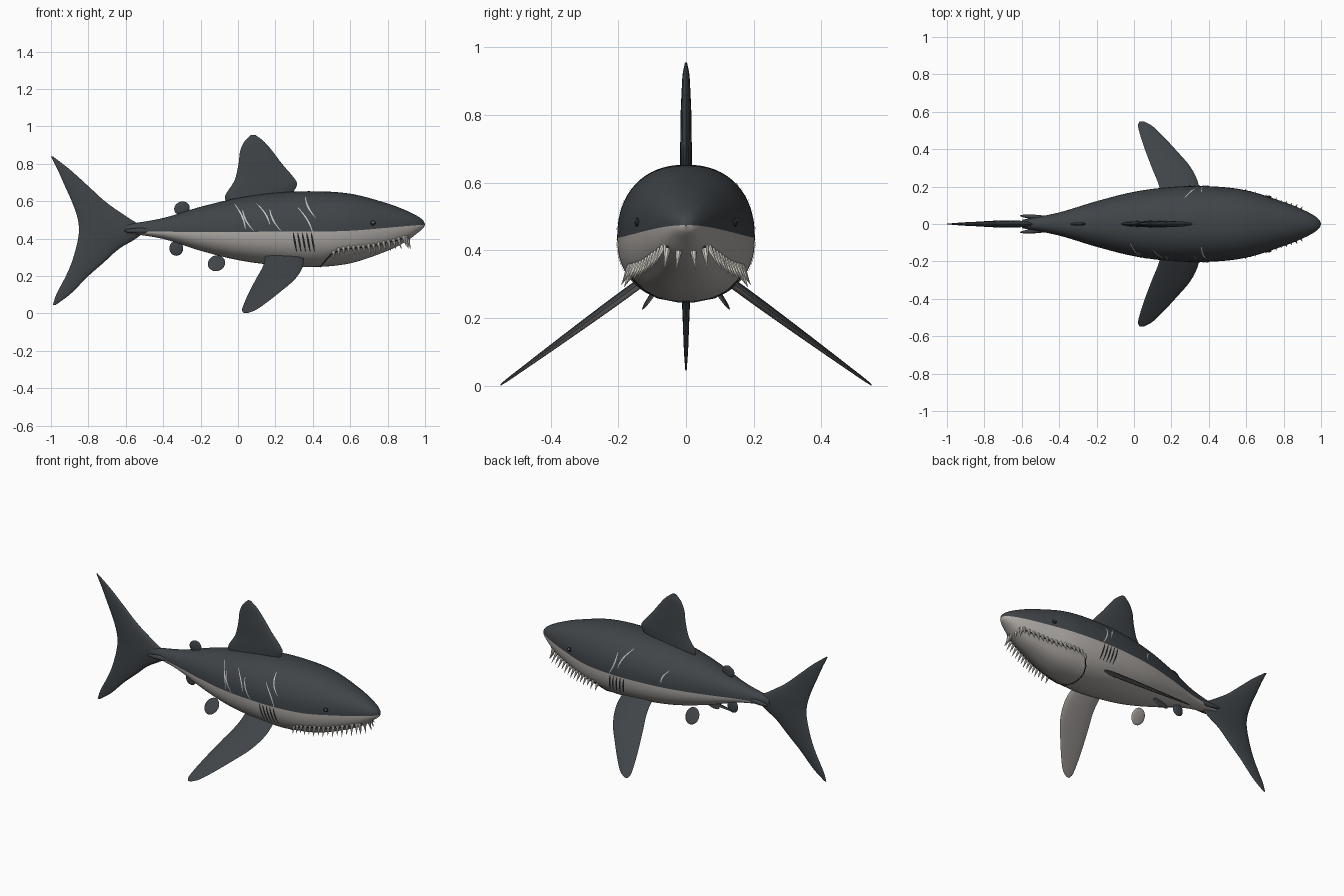
import bpy, bmesh, math
from mathutils import Vector, Matrix

if "Cube" in bpy.data.objects:
    bpy.data.objects.remove(bpy.data.objects["Cube"])


def material(name, red, green, blue):
    mat = bpy.data.materials.new(name)
    mat.use_nodes = True
    colour = (red, green, blue, 1)
    mat.diffuse_color = colour
    mat.node_tree.nodes["Principled BSDF"].inputs["Base Color"].default_value = colour
    return mat


SLATE = material("slate back", .05, .058, .065)
PALE = material("pale belly", .42, .395, .375)
IVORY = material("ivory tooth", .74, .71, .64)
SCAR = material("scar grey", .55, .55, .54)
BLACK = material("black", .015, .016, .018)


def finish(name, bm, mats, rule=None, fix_normals=True):
    """Turn a bmesh into a shaded object, colouring faces by a rule."""
    if fix_normals:
        bmesh.ops.recalc_face_normals(bm, faces=bm.faces)
    for face in bm.faces:
        if rule:
            face.material_index = rule(face)
    mesh = bpy.data.meshes.new(name)
    bm.to_mesh(mesh)
    bm.free()
    obj = bpy.data.objects.new(name, mesh)
    bpy.context.collection.objects.link(obj)
    for mat in mats:
        mesh.materials.append(mat)
    bpy.ops.object.select_all(action='DESELECT')
    obj.select_set(True)
    bpy.context.view_layer.objects.active = obj
    bpy.ops.object.shade_smooth_by_angle(angle=math.radians(40))
    return obj


def smooth(rows, key):
    """Interpolate table rows along their first column with a cubic."""
    key = min(max(key, rows[0][0]), rows[-1][0])
    i = 0
    while i < len(rows) - 2 and key > rows[i + 1][0]:
        i += 1
    a, b = rows[i], rows[i + 1]
    before, after = rows[max(i - 1, 0)], rows[min(i + 2, len(rows) - 1)]
    span = b[0] - a[0]
    t = (key - a[0]) / span
    result = []
    for c in range(1, len(a)):
        slope_a = (b[c] - before[c]) / (b[0] - before[0]) * span
        slope_b = (after[c] - a[c]) / (after[0] - a[0]) * span
        result.append((2*t**3 - 3*t*t + 1) * a[c] + (t**3 - 2*t*t + t) * slope_a
                      + (3*t*t - 2*t**3) * b[c] + (t**3 - t*t) * slope_b)
    return result


def loft(rings):
    """Skin closed rings of points and cap both ends."""
    bm = bmesh.new()
    loops = [[bm.verts.new(p) for p in ring] for ring in rings]
    count = len(loops[0])
    for one, two in zip(loops, loops[1:]):
        for k in range(count):
            n = (k + 1) % count
            bm.faces.new((one[k], one[n], two[n], two[k]))
    bm.faces.new(loops[0])
    bm.faces.new(loops[-1])
    return bm


# Body stations: x, top, colour line, bottom, half width
BODY = [(-.6, .475, .44, .43, .022), (-.4, .51, .437, .398, .062), (-.2, .57, .436, .335, .122),
        (0, .617, .436, .285, .172), (.2, .645, .437, .258, .198), (.4, .653, .437, .248, .202),
        (.6, .64, .442, .268, .18), (.8, .588, .458, .335, .118), (.9, .55, .467, .385, .078),
        (.96, .52, .472, .43, .047), (.99, .497, .474, .455, .023), (1, .478, .475, .472, .003)]
# Mouth line: x, z
MOUTH = [(.45, .262), (.47, .285), (.5, .318), (.55, .342), (.7, .358), (.85, .392), (.91, .412)]
POWER = 2.25


def surface(x, z, side, lift=0.0):
    """Point on the body skin at a given x and height."""
    top, mid, bottom, width = smooth(BODY, x)
    z = min(max(z, bottom), top)
    reach = (top - mid) if z > mid else (mid - bottom)
    y = width * max(0, 1 - abs((z - mid) / reach) ** POWER) ** (1 / POWER)
    out = Vector((0, y, z - mid)).normalized() * lift
    return Vector((x, side * (y + out.y), z + out.z))


def body_ring(x, count=64):
    top, mid, bottom, width = smooth(BODY, x)
    ring = []
    for k in range(count):
        a = math.tau * k / count
        c, s = math.cos(a), math.sin(a)
        y = width * math.copysign(abs(c) ** (2 / POWER), c)
        z = mid + (top - mid if s > 0 else mid - bottom) * math.copysign(abs(s) ** (2 / POWER), s)
        # Lower jaw tucks in under the lip
        if .45 < x < .91:
            depth = min(max((smooth(MOUTH, x)[0] - z) / .015, 0), 1)
            y *= 1 - .07 * depth * min(1, (x - .45) / .03)
        ring.append((x, y, z))
    return ring


STEPS = 110
body_x = [.2 - .8 * math.cos(math.pi * i / STEPS) for i in range(STEPS + 1)]
body = loft([body_ring(x) for x in body_x])


def below_line(face):
    centre = face.calc_center_median()
    return int(centre.z < smooth(BODY, centre.x)[1])


finish("body", body, [SLATE, PALE], below_line)


def fin(name, rows, place, rule=None, steps=28, half=8):
    """Lens-section fin; rows are span, rear x, front x, half thickness."""
    rings = []
    for i in range(steps + 1):
        span = rows[0][0] + (rows[-1][0] - rows[0][0]) * i / steps
        rear, front, thick = smooth(rows, span)
        ring = []
        for k in range(2 * half):
            a = math.pi * k / half
            ring.append(place(span, (rear + front) / 2 + (front - rear) / 2 * math.cos(a),
                              thick * math.sin(a)))
        rings.append(ring)
    return finish(name, loft(rings), [SLATE, PALE], rule)


def upright(span, x, off):
    return (x, off, span)


fin("dorsal_fin", [(.59, -.065, .27, .018), (.63, -.068, .285, .018), (.69, -.03, .316, .018),
                   (.72, -.015, .303, .017), (.8, .003, .235, .016), (.87, .012, .182, .013),
                   (.92, .035, .138, .01), (.955, .07, .092, .003)], upright)
fin("tail_fin", [(.045, -.99, -.975, .002), (.1, -.972, -.9, .006), (.2, -.92, -.8, .01),
                 (.27, -.89, -.72, .013), (.35, -.866, -.63, .016), (.4, -.855, -.545, .018),
                 (.45, -.85, -.5, .019), (.51, -.858, -.585, .018), (.59, -.885, -.7, .014),
                 (.68, -.925, -.8, .011), (.77, -.965, -.9, .007), (.84, -1, -.99, .002)],
    upright, steps=40)

# Pectoral fins slope down and outward, dark above and pale below
PECTORAL = [(.1, .15, .345, .014), (.2, .135, .348, .014), (.3, .096, .305, .012),
            (.4, .058, .22, .009), (.48, .032, .145, .006), (.53, .021, .09, .004),
            (.548, .03, .052, .002)]
for side, label in ((1, "left"), (-1, "right")):
    fin(label + "_pectoral_fin", PECTORAL,
        lambda span, x, off: (x, side * (span + off * .58), .293 - (span - .15) * .73 + off * .81),
        lambda face: int(face.normal.z < 0))


def ellipsoid(name, centre, size, tilt=(0, 0, 0), mats=(SLATE,), rule=None):
    bm = bmesh.new()
    matrix = Matrix.Translation(centre)
    for angle, axis in zip(tilt, "XYZ"):
        matrix = matrix @ Matrix.Rotation(angle, 4, axis)
    matrix = matrix @ Matrix.Diagonal((*size, 1))
    bmesh.ops.create_uvsphere(bm, u_segments=20, v_segments=12, radius=1, matrix=matrix)
    return finish(name, bm, mats, rule)


# Small rear fins
ellipsoid("second_dorsal_fin", (-.3, 0, .562), (.042, .009, .036), (0, -.3, 0))
ellipsoid("anal_fin", (-.33, 0, .348), (.037, .009, .04))


def ribbon(name, x_top, z_top, x_end, z_end, side, width, mat, bend=0.0):
    """Thin strip laid on the skin, tapered at both ends."""
    bm = bmesh.new()
    rows = []
    for i in range(11):
        t = i / 10
        x = x_top + (x_end - x_top) * t + bend * math.sin(math.pi * t)
        z = z_top + (z_end - z_top) * t
        half = width / 2 * (.35 + .65 * math.sin(math.pi * t))
        rows.append([bm.verts.new(surface(x + d, z, side, .003)) for d in (-half, half)])
    for one, two in zip(rows, rows[1:]):
        quad = (one[0], one[1], two[1], two[0])
        bm.faces.new(quad if side > 0 else quad[::-1])
    finish(name, bm, [mat], fix_normals=False)


teeth = bmesh.new()


def tooth(base, direction, length, radius):
    direction = Vector(direction).normalized()
    matrix = (Matrix.Translation(base + direction * length * .42)
              @ direction.to_track_quat('Z', 'Y').to_matrix().to_4x4())
    bmesh.ops.create_cone(teeth, cap_ends=True, segments=8, radius1=radius, radius2=.0005,
                          depth=length, matrix=matrix)


for side, label in ((1, "left"), (-1, "right")):
    # Pelvic fins, tail keels and eyes
    ellipsoid(label + "_pelvic_fin", (-.115, side * .1, .268), (.046, .007, .052),
              (side * .6, .35, 0), (SLATE, PALE), lambda f: int(f.normal.y * side < 0))
    ellipsoid(label + "_tail_keel", (-.52, side * .037, .442), (.09, .012, .014), (0, 0, side * -.08))
    ellipsoid(label + "_eye", surface(.72, .483, side), (.015, .008, .013), mats=(BLACK,))
    ellipsoid(label + "_eye_glint", surface(.722, .486, side, .007), (.005, .003, .005), mats=(SCAR,))
    # Gill slits
    for i in range(5):
        x = .295 + .024 * i
        ribbon(f"{label}_gill_{i}", x, .433, x + .018, .333, side, .011, BLACK)
    # Side teeth along the lip, larger toward the front
    for i in range(15):
        t = i / 14
        x = .51 + .375 * t
        base = surface(x, smooth(MOUTH, x)[0] + .004, side)
        tooth(base, (.1 + .2 * t, side * .5, -1), .045 + .018 * t + .008 * (i % 2), .0105)
    # Front teeth
    for y, x in ((.02, .905), (.055, .895)):
        tooth(Vector((x, side * y, .412)), (.25, side * .12, -1), .078, .014)

finish("teeth", teeth, [IVORY])

# Lip seam running round the jaw and across the throat
lip = [(.442, .25)] + MOUTH
seam_points = [surface(x, z, -1, .001) for x, z in lip]
seam_points += [surface(x, z, 1, .001) for x, z in reversed(lip)]
curve = bpy.data.curves.new("mouth_seam", 'CURVE')
curve.dimensions = '3D'
curve.bevel_depth = .003
curve.bevel_resolution = 2
spline = curve.splines.new('POLY')
spline.points.add(len(seam_points) - 1)
for point, place in zip(spline.points, seam_points):
    point.co = (*place, 1)
spline.use_cyclic_u = True
curve.materials.append(BLACK)
bpy.context.collection.objects.link(bpy.data.objects.new("mouth_seam", curve))

# Scars: top x, top z, end x, end z, side
SCARS = [(-.02, .585, .04, .45, -1), (.025, .55, .085, .44, -1), (.1, .585, .17, .475, -1),
         (.17, .555, .23, .44, -1), (.32, .565, .4, .43, -1), (.36, .62, .415, .51, -1),
         (.27, .605, .34, .49, 1), (.36, .57, .4, .44, 1), (.01, .54, .05, .465, 1)]
for i, scar in enumerate(SCARS):
    ribbon(f"scar_{i}", *scar, .009, SCAR, bend=.012 * (-1) ** i)
